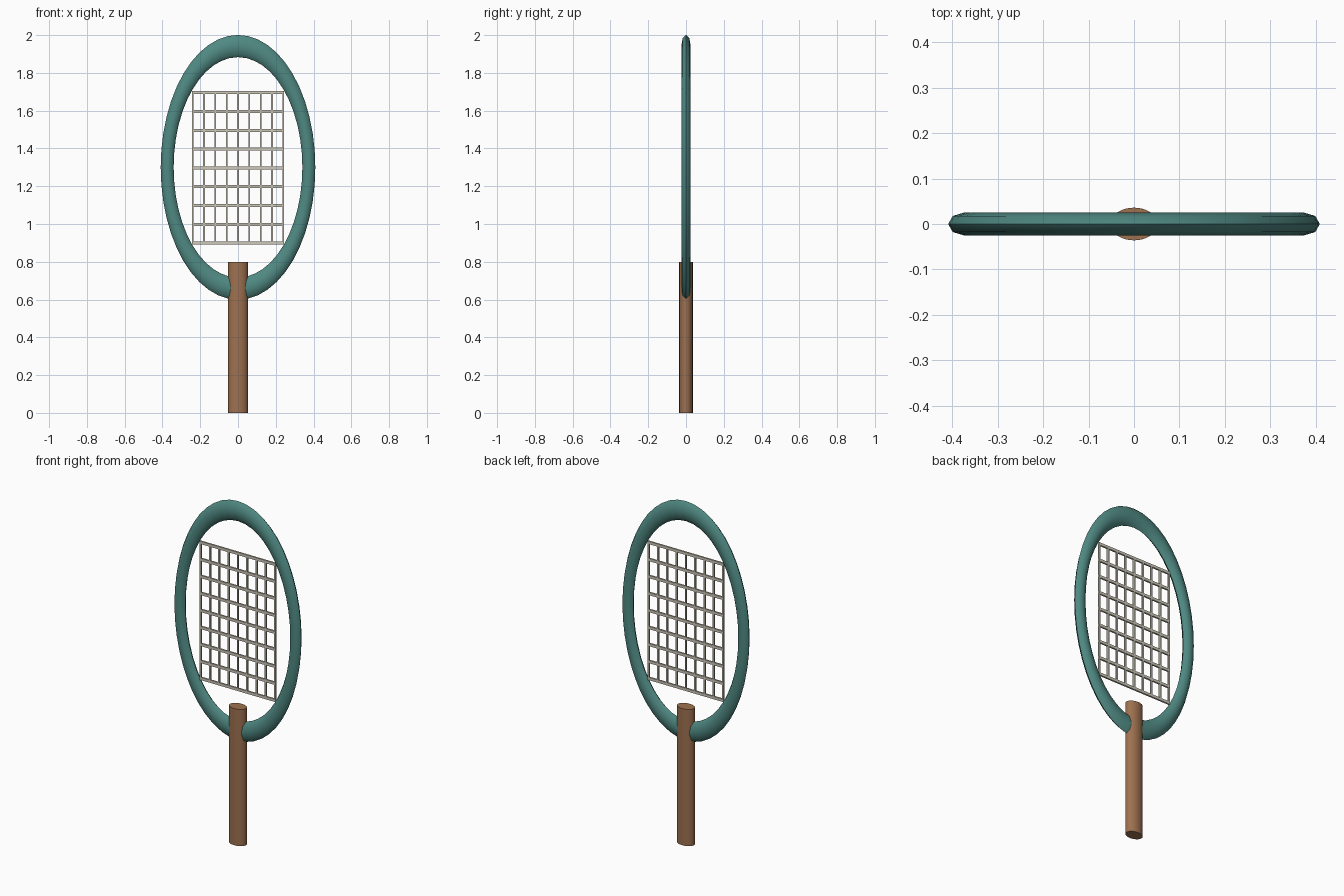
import bpy, math

if "Cube" in bpy.data.objects:
    bpy.data.objects.remove(bpy.data.objects["Cube"])


def material(name, rgb):
    m = bpy.data.materials.new(name)
    m.diffuse_color = (*rgb, 1)
    m.use_nodes = True
    m.node_tree.nodes["Principled BSDF"].inputs["Base Color"].default_value = m.diffuse_color
    return m


teal = material("teal", (0.08, 0.25, 0.225))
brown = material("wood brown", (0.34, 0.165, 0.08))
cream = material("string cream", (0.62, 0.58, 0.49))


def finish(name, mat, scale, smooth=True):
    ob = bpy.context.object
    ob.name = name
    ob.scale = scale
    bpy.ops.object.transform_apply(location=False, rotation=True, scale=True)
    ob.data.materials.append(mat)
    if smooth:
        bpy.ops.object.shade_smooth_by_angle(angle=math.radians(50))
    return ob


# oval head: stretched torus with an eight-sided section
bpy.ops.mesh.primitive_torus_add(major_radius=1, minor_radius=0.0915,
                                 major_segments=48, minor_segments=8,
                                 location=(0, 0, 1.3), rotation=(math.pi / 2, 0, 0))
finish("head_frame", teal, (0.375, 0.642, 0.025 / 0.0915))

# flattened round handle
bpy.ops.mesh.primitive_cylinder_add(vertices=32, radius=1, depth=0.8, location=(0, 0, 0.4))
finish("handle", brown, (0.052, 0.036, 1))


# strings: nine upright and nine cross bars
def string(name, x, z, size):
    bpy.ops.mesh.primitive_cube_add(size=1, location=(x, 0, z))
    finish(name, cream, size, smooth=False)


MID, STEP_X, STEP_Z = 1.297, 0.06, 0.0995
for i in range(-4, 5):
    string("upright_string", i * STEP_X, MID, (0.0095, 0.0095, 8 * STEP_Z + 0.015))
    string("cross_string", 0, MID + i * STEP_Z, (8 * STEP_X + 0.0095, 0.01, 0.016))
